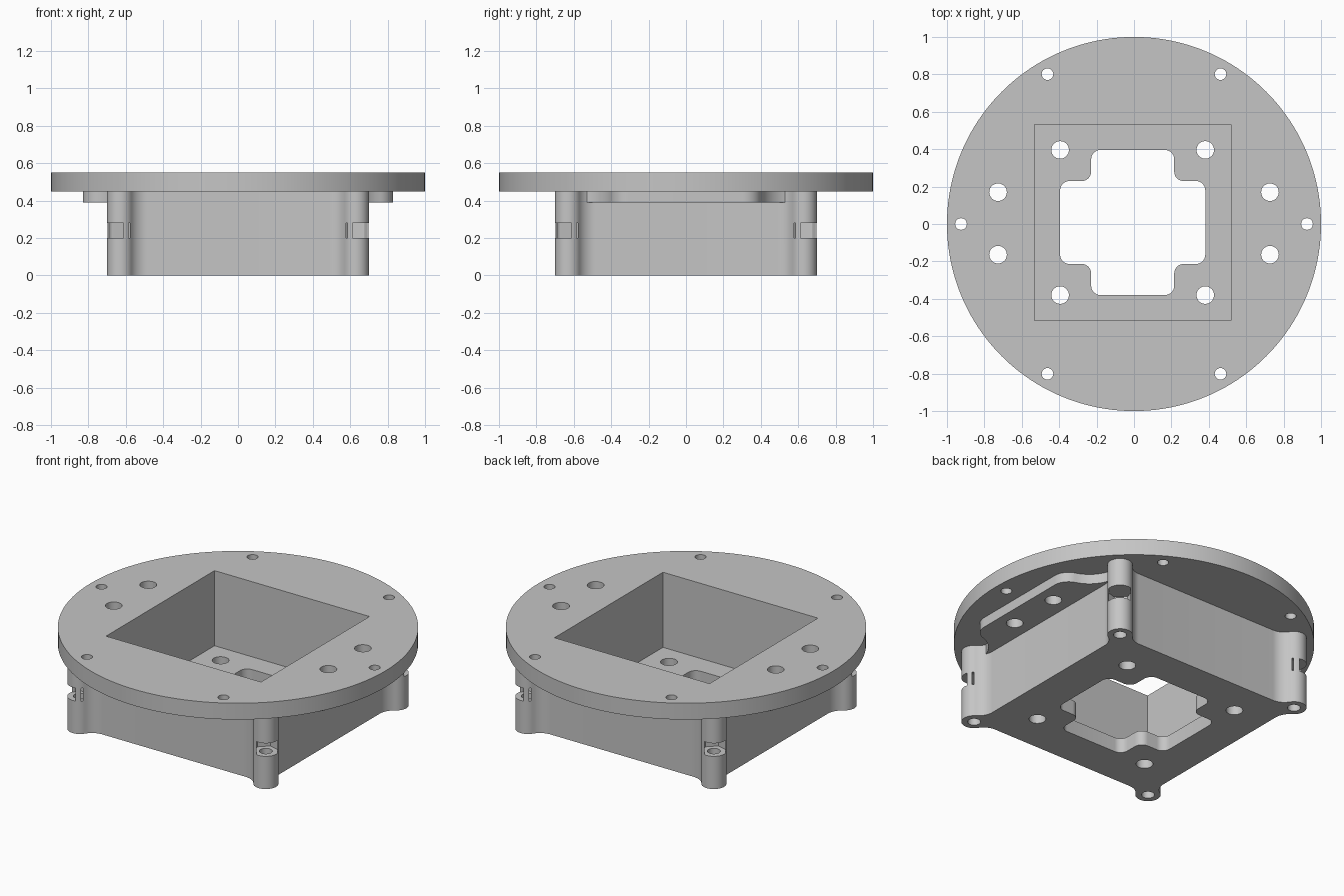
import bpy, bmesh
from math import pi, cos, sin, sqrt, atan, atan2

cube = bpy.data.objects.get("Cube")
if cube:
    bpy.data.objects.remove(cube, do_unlink=True)

grey = bpy.data.materials.new("plain grey")
grey.use_nodes = True
COLOUR = (0.56, 0.56, 0.56, 1)
grey.diffuse_color = COLOUR
grey.node_tree.nodes["Principled BSDF"].inputs["Base Color"].default_value = COLOUR


def arc(cx, cy, r, a0, a1, n):
    return [(cx + r * cos(a0 + (a1 - a0) * i / n),
             cy + r * sin(a0 + (a1 - a0) * i / n)) for i in range(n + 1)]


def circle(x, y, r, n=32, start=0.0):
    return arc(x, y, r, start, start + 2 * pi, n)[:-1]


def turned(points, quarters):
    for _ in range(quarters):
        points = [(-y, x) for x, y in points]
    return points


def prism(name, points, z0, z1):
    """Extrude a counter-clockwise outline between two heights."""
    bm = bmesh.new()
    low = [bm.verts.new((x, y, z0)) for x, y in points]
    high = [bm.verts.new((x, y, z1)) for x, y in points]
    bm.faces.new(low[::-1])
    bm.faces.new(high)
    for i in range(len(points)):
        j = (i + 1) % len(points)
        bm.faces.new((low[i], low[j], high[j], high[i]))
    bmesh.ops.recalc_face_normals(bm, faces=bm.faces)
    mesh = bpy.data.meshes.new(name)
    bm.to_mesh(mesh)
    bm.free()
    mesh.materials.append(grey)
    obj = bpy.data.objects.new(name, mesh)
    bpy.context.collection.objects.link(obj)
    return obj


def combine(target, tool, operation):
    mod = target.modifiers.new(operation, 'BOOLEAN')
    mod.operation, mod.object, mod.solver = operation, tool, 'EXACT'
    bpy.context.view_layer.objects.active = target
    bpy.ops.object.modifier_apply(modifier=mod.name)
    bpy.data.objects.remove(tool, do_unlink=True)


# Round flange
FLANGE_Z, TOP = 0.45, 0.55
housing = prism("motor_mount_housing", circle(0, 0, 1, 160), FLANGE_Z, TOP)

# Square body with a filleted round ear on each corner
SIDE, EAR, EAR_R, FILLET = 0.62, 0.63, 0.07, 0.1
fy = SIDE + FILLET
fx = EAR - sqrt((EAR_R + FILLET) ** 2 - (fy - EAR) ** 2)
meet = atan2(EAR - fy, EAR - fx)
corner = arc(fy, fx, FILLET, pi, pi / 2 - meet, 10)
corner += arc(EAR, EAR, EAR_R, -pi / 2 - meet, pi + meet, 28)[1:-1]
corner += arc(fx, fy, FILLET, meet, -pi / 2, 10)
outline = [p for q in range(4) for p in turned(corner, q)]
combine(housing, prism("body", outline, 0, 0.5), 'UNION')

# Side pads below the flange, flowing into the body in an S-curve
PAD_X, FLAT_Y, END_X, END_Y, BULGE = 0.83, 0.305, 0.62, 0.59, 0.1
swing = 2 * atan((PAD_X - END_X) / (END_Y - FLAT_Y))
hollow = (END_Y - FLAT_Y) / sin(swing) - BULGE
s_curve = arc(PAD_X - BULGE, FLAT_Y, BULGE, 0, swing, 12)
s_curve += arc(END_X + hollow, END_Y, hollow, swing - pi, -pi, 12)[1:]
pad = [(0.54, -END_Y)] + [(x, -y) for x, y in s_curve[::-1]] + s_curve + [(0.54, END_Y)]
for q in (0, 2):
    combine(housing, prism("side_pad", turned(pad, q), 0.39, 0.5), 'UNION')

# Square cavity open at the top
OX, OY, FLOOR, HALF = -0.007, 0.008, 0.09, 0.525
square = [(OX + HALF, OY - HALF), (OX + HALF, OY + HALF),
          (OX - HALF, OY + HALF), (OX - HALF, OY - HALF)]
combine(housing, prism("cavity", square, FLOOR, 0.7), 'DIFFERENCE')

# Rounded cross opening in the floor
REACH, ARM, R = 0.388, 0.222, 0.05
cross_end = arc(REACH - R, ARM - R, R, 0, pi / 2, 8)
cross_end += arc(ARM + R, ARM + R, R, -pi / 2, -pi, 8)
cross_end += arc(ARM - R, REACH - R, R, 0, pi / 2, 8)
cross = [(x + OX, y + OY) for q in range(4) for x, y in turned(cross_end, q)]
combine(housing, prism("cross_opening", cross, -0.1, 0.2), 'DIFFERENCE')

# Screw holes in floor, pads and flange
for sx in (-1, 1):
    for sy in (-1, 1):
        combine(housing, prism("floor_hole", circle(OX + sx * REACH, OY + sy * REACH, 0.047),
                               -0.1, 0.2), 'DIFFERENCE')
        combine(housing, prism("pad_hole", circle(sx * 0.727, 0.003 + sy * 0.167, 0.047),
                               0.3, 0.7), 'DIFFERENCE')
for i in range(6):
    a = i * pi / 3
    combine(housing, prism("flange_hole", circle(0.925 * cos(a), 0.925 * sin(a), 0.031),
                           0.3, 0.7), 'DIFFERENCE')

# Ear screw holes and hexagonal nut pockets with a slot opening outwards
NUT, FAR = 0.0725, 0.1
right, out_r, out_l, left, in_l, in_r = circle(EAR, EAR, NUT, 6, -pi / 4)
mouth = [tuple(a + (b - a) / 3 for a, b in zip(side, out))
         for side, out in ((right, out_r), (left, out_l))]
outer = [(x + FAR, y + FAR) for x, y in mouth]
slot = [right, mouth[0], outer[0], outer[1], mouth[1], left, in_l, in_r]
for q in range(4):
    combine(housing, prism("nut_slot", turned(slot, q), 0.2, 0.28), 'DIFFERENCE')
    hole = turned(circle(EAR, EAR, 0.036), q)
    combine(housing, prism("ear_hole", hole, -0.1, 0.24), 'DIFFERENCE')

# Smooth curved walls, keep crisp edges
bpy.ops.object.select_all(action='DESELECT')
housing.select_set(True)
bpy.context.view_layer.objects.active = housing
bpy.ops.object.shade_smooth_by_angle(angle=pi / 6)
